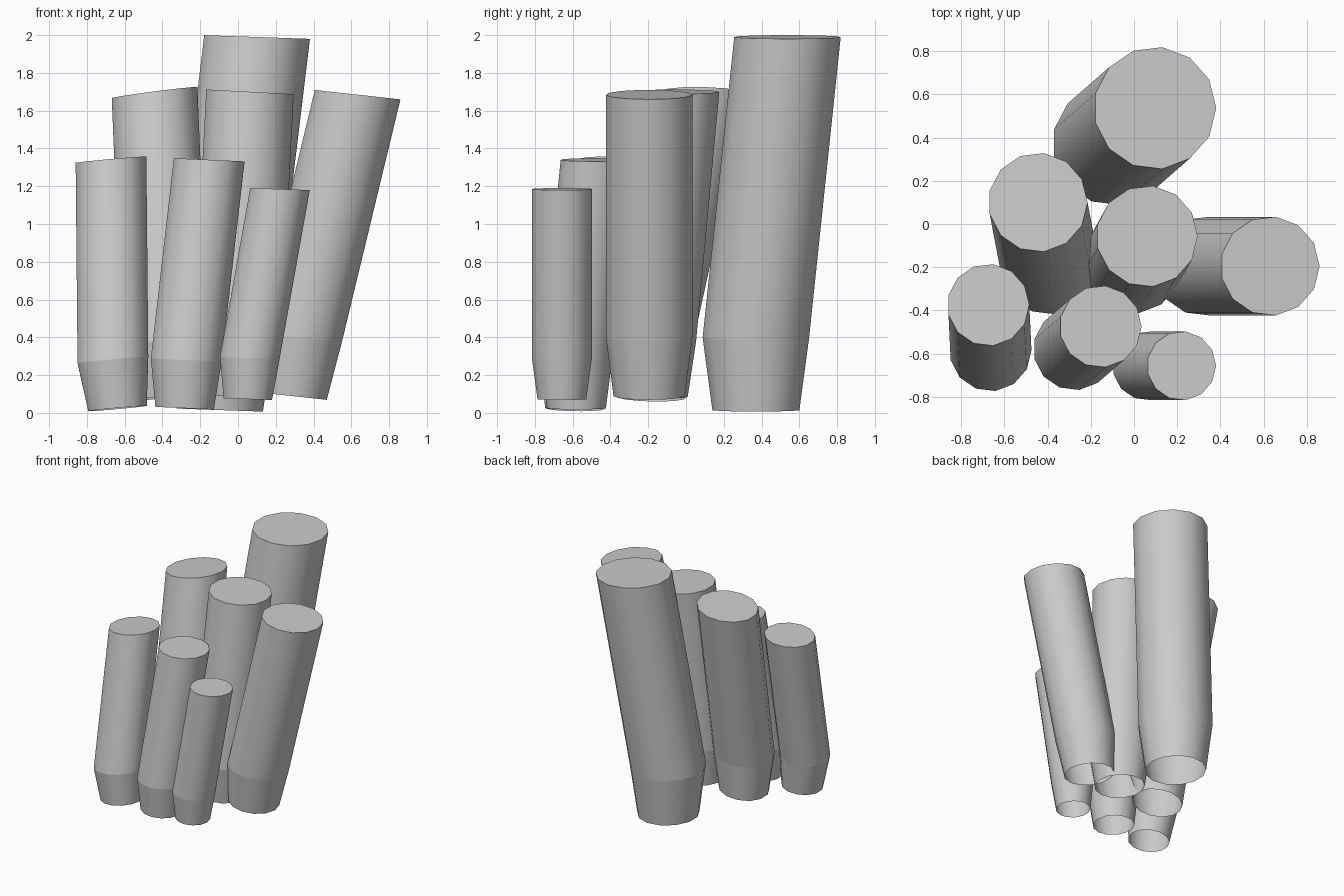
import bpy, bmesh
from math import cos, sin, tau

if "Cube" in bpy.data.objects:
    bpy.data.objects.remove(bpy.data.objects["Cube"])

SIDES = 13


def tube(name, r, r_foot, top, knee, foot, sx, sy):
    """Leaning tube: capped top, straight shaft to the knee, tapered open foot.
    sx, sy are the slopes of the ring planes."""
    bm = bmesh.new()
    rings = []
    for (cx, cy, cz), rad in ((foot, r_foot), (knee, r), (top, r)):
        ring = []
        for i in range(SIDES):
            a = tau * i / SIDES
            dx, dy = rad * cos(a), rad * sin(a)
            ring.append(bm.verts.new((cx + dx, cy + dy, cz + sx * dx + sy * dy)))
        rings.append(ring)
    for low, high in zip(rings, rings[1:]):
        for i in range(SIDES):
            j = (i + 1) % SIDES
            bm.faces.new((low[i], low[j], high[j], high[i])).smooth = True
    bm.faces.new(rings[2])
    # crisp knee and rim
    for ring in rings[1:]:
        for i in range(SIDES):
            bm.edges.get((ring[i], ring[(i + 1) % SIDES])).smooth = False
    mesh = bpy.data.meshes.new(name)
    bm.to_mesh(mesh)
    bm.free()
    obj = bpy.data.objects.new(name, mesh)
    bpy.context.collection.objects.link(obj)
    return obj


# back row
tube("tallest_column", 0.284, 0.232, (0.097, 0.537, 1.99), (-0.095, 0.37, 0.40),
     (-0.10, 0.37, 0.015), -0.035, 0.0)
# middle row
tube("middle_left_column", 0.23, 0.19, (-0.445, 0.10, 1.695), (-0.39, -0.19, 0.38),
     (-0.39, -0.19, 0.085), 0.13, -0.03)
tube("middle_column", 0.235, 0.19, (0.06, -0.057, 1.70), (-0.008, -0.18, 0.38),
     (-0.01, -0.18, 0.085), -0.053, 0.0)
tube("right_column", 0.23, 0.19, (0.63, -0.195, 1.685), (0.32, -0.195, 0.40),
     (0.28, -0.195, 0.09), -0.11, 0.0)
# front row
tube("front_left_column", 0.19, 0.157, (-0.675, -0.375, 1.34), (-0.665, -0.585, 0.28),
     (-0.64, -0.59, 0.023), 0.09, -0.02)
tube("front_middle_column", 0.19, 0.157, (-0.155, -0.475, 1.34), (-0.277, -0.58, 0.28),
     (-0.285, -0.58, 0.025), -0.045, 0.0)
tube("shortest_column", 0.16, 0.13, (0.22, -0.657, 1.185), (0.06, -0.657, 0.29),
     (0.05, -0.657, 0.073), -0.035, 0.0)
